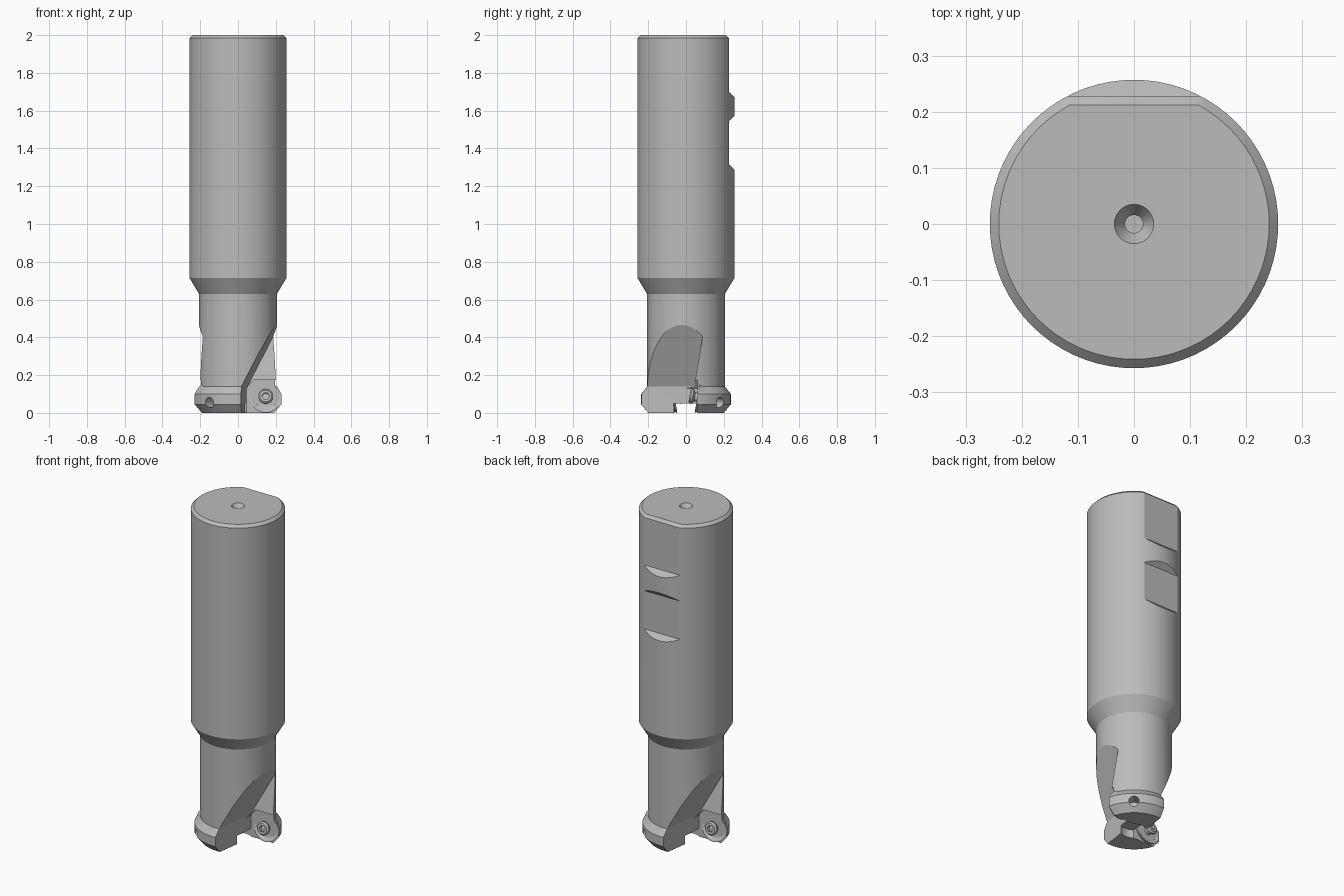
import bpy, bmesh
from math import radians, sin, cos, pi, tau
from mathutils import Matrix

cube = bpy.data.objects.get("Cube")
if cube:
    bpy.data.objects.remove(cube)

steel = bpy.data.materials.new("steel grey")
steel.use_nodes = True
GREY = (0.5, 0.5, 0.5, 1)
steel.diffuse_color = GREY
steel.node_tree.nodes["Principled BSDF"].inputs["Base Color"].default_value = GREY


def finish(name, bm, matrix=Matrix()):
    bmesh.ops.remove_doubles(bm, verts=bm.verts, dist=1e-5)
    bmesh.ops.recalc_face_normals(bm, faces=bm.faces)
    bm.transform(matrix)
    mesh = bpy.data.meshes.new(name)
    bm.to_mesh(mesh)
    bm.free()
    mesh.materials.append(steel)
    obj = bpy.data.objects.new(name, mesh)
    bpy.context.collection.objects.link(obj)
    return obj


def lathe(name, profile, sides=72, matrix=Matrix()):
    """Turn an (r, z) profile around z."""
    bm = bmesh.new()
    rings = []
    for r, z in profile:
        if r == 0:
            rings.append([bm.verts.new((0, 0, z))] * sides)
        else:
            rings.append([bm.verts.new((r * cos(tau * i / sides), r * sin(tau * i / sides), z))
                          for i in range(sides)])
    for a, b in zip(rings, rings[1:]):
        for i in range(sides):
            j = (i + 1) % sides
            corners = list(dict.fromkeys((a[i], a[j], b[j], b[i])))
            bm.faces.new(corners)
    return finish(name, bm, matrix)


def prism(name, profile, near, far, matrix=Matrix()):
    """Join two copies of a profile, placed in space by the functions near and far."""
    bm = bmesh.new()
    a = [bm.verts.new(near(*p)) for p in profile]
    b = [bm.verts.new(far(*p)) for p in profile]
    bm.faces.new(a)
    bm.faces.new(b[::-1])
    for i in range(len(a)):
        j = (i + 1) % len(a)
        bm.faces.new((a[i], b[i], b[j], a[j]))
    return finish(name, bm, matrix)


def cut(obj, cutter):
    cutter.hide_render = True
    mod = obj.modifiers.new("cut", 'BOOLEAN')
    mod.operation = 'DIFFERENCE'
    mod.solver = 'EXACT'
    mod.object = cutter
    bpy.ops.object.select_all(action='DESELECT')
    bpy.context.view_layer.objects.active = obj
    obj.select_set(True)
    bpy.ops.object.modifier_apply(modifier=mod.name)
    bpy.data.objects.remove(cutter)


def smooth(obj):
    bpy.ops.object.select_all(action='DESELECT')
    bpy.context.view_layer.objects.active = obj
    obj.select_set(True)
    bpy.ops.object.shade_smooth_by_angle(angle=radians(25))


# Turned body: hollow nose, flange, neck, cone, shank and centre hole
body = lathe("tool_body", [
    (0, 0.05), (0.075, 0.05), (0.075, 0), (0.2, 0), (0.237, 0.045), (0.237, 0.1),
    (0.206, 0.14), (0.206, 0.63), (0.257, 0.715), (0.257, 1.984), (0.241, 2),
    (0.035, 2), (0.016, 1.97), (0.016, 1.94), (0, 1.94)])

# Clamping flats on the back of the shank
upper_flat = [(0.197, 2.015), (0.228, 1.984), (0.228, 1.7), (0.3, 1.628), (0.3, 2.015)]
lower_flat = [(0.228, 1.545), (0.228, 1.315), (0.3, 1.243), (0.3, 1.617)]
for flat in (upper_flat, lower_flat):
    cut(body, prism("flat_cutter", flat,
                    lambda y, z: (-0.4, y, z), lambda y, z: (0.4, y, z)))

# Two chip flutes, insert pockets and coolant holes, half a turn apart
flute = [(0.05, -0.1), (0.05, 0.14), (0.215, 0.46), (0.4, 0.82), (0.5, 0.82), (0.5, -0.1)]
pocket = [(0.045, -0.1), (0.045, 0.13), (0.08, 0.175), (0.4, 0.175), (0.4, -0.1)]
for half in (0, 1):
    turn = Matrix.Rotation(pi * half, 4, 'Z')
    side = ("left", "right")[half]
    cut(body, prism("flute_cutter", flute,
                    lambda x, z: (x - 0.055, -0.4, z),
                    lambda x, z: (x, 0.05 + 0.17 * (z - 0.18), z), turn))
    cut(body, prism("pocket_cutter", pocket,
                    lambda x, z: (x, -0.4, z),
                    lambda x, z: (x, 0.06, z), turn))
    hole_place = (turn @ Matrix.Rotation(radians(50), 4, 'Z')
                  @ Matrix.Translation((0.17, 0, 0.055)) @ Matrix.Rotation(pi / 2, 4, 'Y'))
    cut(body, lathe("hole_cutter", [(0, 0), (0.028, 0), (0.028, 0.15), (0, 0.15)],
                    24, hole_place))

    # Round cutting insert with its clamping screw
    place = turn @ Matrix.Translation((0.147, 0.06, 0.082)) @ Matrix.Rotation(radians(80), 4, 'X')
    insert = lathe(side + "_insert", [
        (0, -0.05), (0.06, -0.05), (0.082, 0), (0.073, 0), (0.06, -0.007), (0, -0.007)],
        40, place)
    screw = lathe(side + "_screw", [
        (0, -0.02), (0.024, -0.02), (0.024, 0.014), (0.039, 0.024), (0.039, 0.034),
        (0.031, 0.042), (0, 0.042)], 32, place)
    cut(screw, lathe("socket_cutter", [(0, 0.025), (0.02, 0.025), (0.02, 0.06), (0, 0.06)],
                     6, place))
    smooth(insert)
    smooth(screw)

smooth(body)
